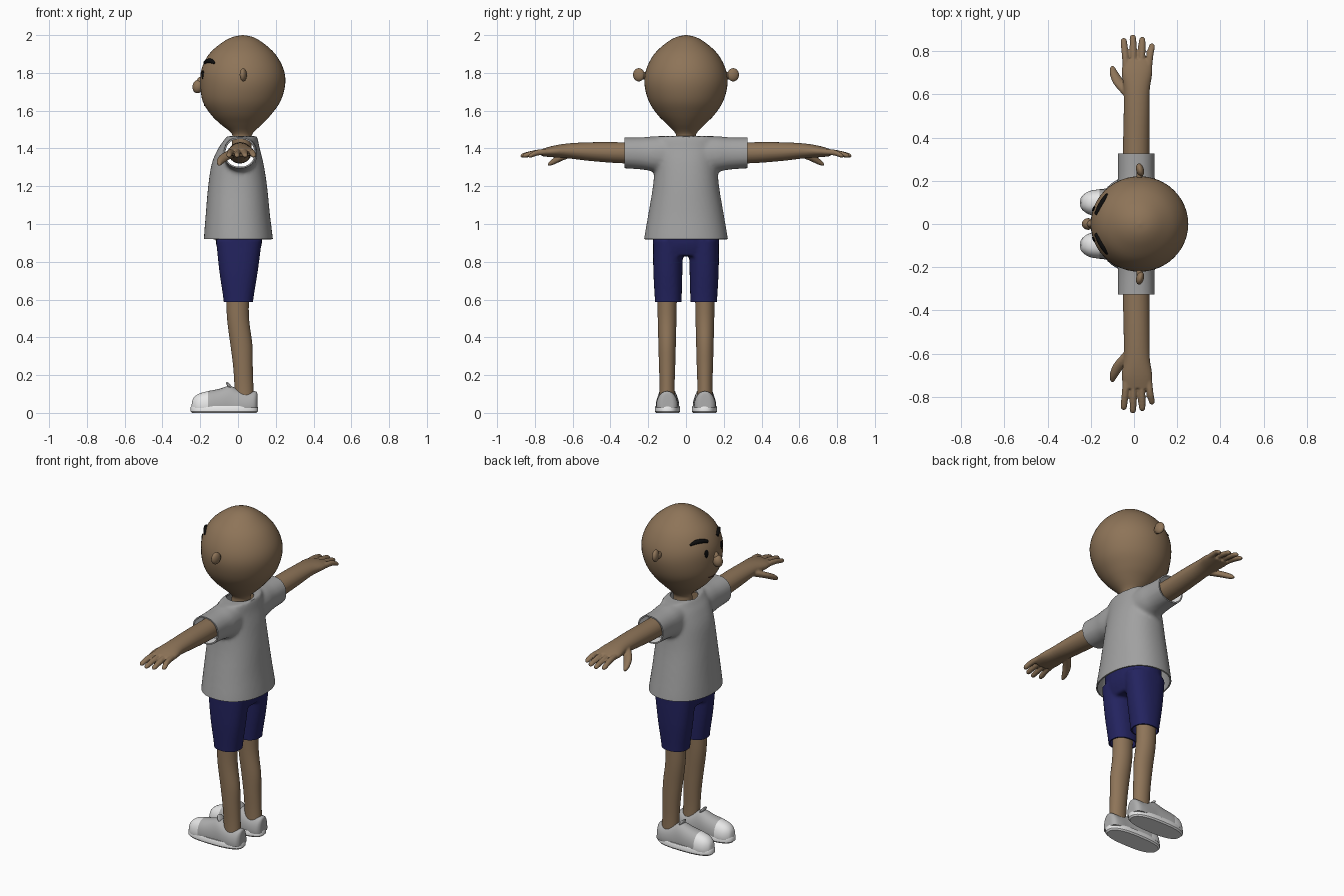
import bpy, bmesh, math
from mathutils import Vector, Matrix
from mathutils.bvhtree import BVHTree

cube = bpy.data.objects.get("Cube")
if cube:
    bpy.data.objects.remove(cube)


def material(name, r, g, b):
    m = bpy.data.materials.new(name)
    m.use_nodes = True
    m.diffuse_color = (r, g, b, 1)
    m.node_tree.nodes["Principled BSDF"].inputs["Base Color"].default_value = (r, g, b, 1)
    return m


SKIN = material("brown skin", .27, .175, .098)
SHIRT = material("grey cloth", .36, .36, .36)
NAVY = material("navy cloth", .017, .017, .115)
SHOE = material("shoe grey", .42, .42, .42)
WHITE = material("white", .85, .85, .85)
BLACK = material("black", .004, .004, .004)
LIP = material("dark lip", .15, .05, .035)


def spline(stations, steps):
    """Smooth in-between stations through the given ones."""
    pts = [Vector(s) for s in stations]
    out = []
    for i in range(len(pts) - 1):
        a, b, c, d = pts[max(i - 1, 0)], pts[i], pts[i + 1], pts[min(i + 2, len(pts) - 1)]
        for k in range(steps):
            t = k / steps
            out.append(b + (c - a) * (t / 2) + (a * 2 - b * 5 + c * 4 - d) * (t * t / 2)
                       + (b * 3 - a - c * 3 + d) * (t ** 3 / 2))
    return out + [pts[-1]]


def loft(bm, axis, stations, s=1, n=2, sides=32, steps=4, floor=-9):
    """Rings (place on axis, centre, centre, radius, radius); s mirrors y, n squares the ring."""
    rings = []
    for t, c1, c2, r1, r2 in spline(stations, steps):
        ring = []
        for k in range(sides):
            a = 2 * math.pi * k / sides
            u, v = math.cos(a), math.sin(a)
            u = c1 + max(r1, .001) * math.copysign(abs(u) ** (2 / n), u)
            v = c2 + max(r2, .001) * math.copysign(abs(v) ** (2 / n), v)
            x, y, z = {"x": (t, u, v), "y": (u, t, v), "z": (u, v, t)}[axis]
            ring.append(bm.verts.new((x, y * s, max(z, floor))))
        rings.append(ring)
    faces = [bm.faces.new(rings[0]), bm.faces.new(rings[-1])]
    for p, q in zip(rings, rings[1:]):
        for k in range(sides):
            j = (k + 1) % sides
            faces.append(bm.faces.new((p[k], p[j], q[j], q[k])))
    bmesh.ops.recalc_face_normals(bm, faces=faces)


def ball(bm, centre, radii, turn=0, axis="Y"):
    mat = Matrix.Translation(centre) @ Matrix.Rotation(turn, 4, axis) @ Matrix.Diagonal((*radii, 1))
    bmesh.ops.create_uvsphere(bm, u_segments=24, v_segments=14, radius=1, matrix=mat)


def smooth(ob):
    bpy.ops.object.select_all(action="DESELECT")
    ob.select_set(True)
    bpy.context.view_layer.objects.active = ob
    bpy.ops.object.shade_smooth_by_angle(angle=math.radians(40))


def make(name, bm, *mats):
    me = bpy.data.meshes.new(name)
    bm.to_mesh(me)
    bm.free()
    ob = bpy.data.objects.new(name, me)
    bpy.context.collection.objects.link(ob)
    for m in mats:
        me.materials.append(m)
    smooth(ob)
    return ob


def bake(ob, *mats):
    """Apply all modifiers."""
    bpy.context.view_layer.update()
    me = bpy.data.meshes.new_from_object(ob.evaluated_get(bpy.context.evaluated_depsgraph_get()))
    ob.modifiers.clear()
    ob.data = me
    me.materials.clear()
    for m in mats:
        me.materials.append(m)
    me.polygons.foreach_set("material_index", [0] * len(me.polygons))


def fuse(ob, voxel, rounds, *mats):
    """Melt overlapping lofts into one soft surface."""
    m = ob.modifiers.new("fuse", "REMESH")
    m.mode, m.voxel_size = "VOXEL", voxel
    m = ob.modifiers.new("soften", "SMOOTH")
    m.factor, m.iterations = .5, rounds
    bake(ob, *mats)


def open_hems(ob, planes, thickness):
    """Cut the cloth open at planes and give it thickness inwards."""
    bm = bmesh.new()
    bm.from_mesh(ob.data)
    for co, no in planes:
        bmesh.ops.bisect_plane(bm, geom=bm.verts[:] + bm.edges[:] + bm.faces[:],
                               plane_co=co, plane_no=no, clear_outer=True)
    bm.to_mesh(ob.data)
    bm.free()
    m = ob.modifiers.new("thickness", "SOLIDIFY")
    m.thickness, m.offset = thickness, -1


# Head and neck
bm = bmesh.new()
loft(bm, "z", [(1.36, .02, 0, .05, .05), (1.44, .02, 0, .052, .052), (1.48, .022, 0, .056, .056),
               (1.53, .018, 0, .112, .103), (1.58, .016, 0, .16, .152), (1.65, .019, 0, .206, .197),
               (1.74, .025, 0, .225, .22), (1.82, .024, 0, .217, .21), (1.9, .022, 0, .175, .168),
               (1.96, .023, 0, .108, .103), (1.99, .025, 0, .053, .05), (2, .026, 0, .002, .002)],
     sides=48)
tree = BVHTree.FromBMesh(bm)
make("head", bm, SKIN)


def on_face(y, z):
    return tree.ray_cast(Vector((-1, y, z)), Vector((1, 0, 0)))[0]


def stroke(name, points, mat):
    """Tapered stroke on the face through (y, z, radius) points."""
    cu = bpy.data.curves.new(name, "CURVE")
    cu.dimensions, cu.bevel_depth, cu.bevel_resolution, cu.use_fill_caps = "3D", 1, 3, True
    sp = cu.splines.new("POLY")
    pts = spline(points, 4)
    sp.points.add(len(pts) - 1)
    for p, (y, z, r) in zip(sp.points, pts):
        p.co, p.radius = (*on_face(y, z), 1), r
    cu.materials.append(mat)
    bpy.context.collection.objects.link(bpy.data.objects.new(name, cu))


# Nose, mouth, eyes, brows and ears
bm = bmesh.new()
ball(bm, (-.212, 0, 1.728), (.029, .027, .036), .2)
ball(bm, (-.2, 0, 1.75), (.02, .018, .03), .2)
make("nose", bm, SKIN)
stroke("mouth", [(-.04, 1.632, .002), (0, 1.627, .003), (.04, 1.632, .002)], LIP)
for s, side in ((1, "right"), (-1, "left")):
    bm = bmesh.new()
    ball(bm, on_face(s * .07, 1.79), (.006, .013, .024), -s * .35, "Z")
    make(side + "_eye", bm, BLACK)
    stroke(side + "_brow", [(s * .045, 1.853, .009), (s * .075, 1.862, .012),
                            (s * .11, 1.862, .012), (s * .138, 1.85, .005)], BLACK)
    bm = bmesh.new()
    ball(bm, (.025, s * .225, 1.785), (.014, .03, .02))
    ball(bm, (.028, s * .25, 1.79), (.018, .031, .035), s * .25, "Z")
    make(side + "_ear", bm, SKIN)

# Shirt with sleeves
bm = bmesh.new()
loft(bm, "z", [(.85, .003, 0, .186, .228), (.92, .002, 0, .183, .222), (1.05, -.001, 0, .17, .2),
               (1.2, -.002, 0, .156, .175), (1.32, -.002, 0, .137, .166), (1.4, .005, 0, .11, .17),
               (1.44, .015, 0, .092, .165), (1.465, .02, 0, .08, .15)], n=2.2, sides=48)
for s in (1, -1):
    loft(bm, "y", [(.04, .012, 1.37, .09, .096), (.16, .012, 1.371, .09, .094),
                   (.24, .01, 1.374, .085, .085), (.4, .01, 1.379, .087, .08)], s, 2.2)
shirt = make("shirt", bm, SHIRT)
fuse(shirt, .011, 6, SHIRT, WHITE)
open_hems(shirt, [((0, 0, .92), (0, 0, -1)), ((0, .325, 0), (0, 1, 0)),
                  ((0, -.325, 0), (0, -1, 0))], .008)
bm = bmesh.new()
loft(bm, "z", [(1.38, .013, 0, .074, .08), (1.6, .013, 0, .074, .08)], sides=40, steps=1)
cutter = make("neck_cutter", bm)
cutter.hide_render = True
m = shirt.modifiers.new("neckline", "BOOLEAN")
m.operation, m.object = "DIFFERENCE", cutter
bake(shirt, SHIRT, WHITE)
bpy.data.objects.remove(cutter)
for p in shirt.data.polygons:   # pale lining inside the sleeves
    inward = Vector((.01 - p.center.x, 0, 1.376 - p.center.z)).normalized()
    if abs(p.center.y) > .25 and p.normal.dot(inward) > .5:
        p.material_index = 1
smooth(shirt)

# Shorts
bm = bmesh.new()
loft(bm, "z", [(.83, .004, 0, .1, .165), (.9, .005, 0, .122, .175), (1, .005, 0, .125, .17)], n=2.4)
for s in (1, -1):
    loft(bm, "z", [(.53, .002, .094, .075, .068), (.6, .002, .094, .079, .071),
                   (.75, .003, .096, .102, .077), (.92, .005, .095, .122, .08)], s, 2.3)
shorts = make("shorts", bm, NAVY)
fuse(shorts, .009, 4, NAVY)
open_hems(shorts, [((0, 0, .587), (0, 0, -1))], .008)
bake(shorts, NAVY)
smooth(shorts)

for s, side in ((1, "right"), (-1, "left")):
    # Arm, palm, fingers and thumb
    bm = bmesh.new()
    loft(bm, "y", [(.12, .01, 1.377, .058, .056), (.33, .01, 1.377, .061, .056),
                   (.5, .012, 1.383, .06, .05), (.62, .013, 1.387, .06, .04),
                   (.7, .014, 1.384, .071, .031), (.76, .017, 1.378, .066, .02)], s)
    for base, tip, end in ((-.034, -.047, .86), (0, -.005, .875), (.034, .038, .865), (.066, .082, .835)):
        loft(bm, "y", [(.7, base, 1.383, .016, .016), (.78, (base + tip) / 2, 1.379, .016, .016),
                       (end - .015, tip, 1.364, .015, .013), (end, tip, 1.359, .007, .006)], s, sides=12)
    loft(bm, "y", [(.59, -.015, 1.38, .03, .022), (.65, -.066, 1.357, .03, .02),
                   (.7, -.093, 1.332, .02, .018), (.73, -.1, 1.315, .009, .009)], s, sides=14)
    arm = make(side + "_arm", bm, SKIN)
    fuse(arm, .005, 3, SKIN)
    smooth(arm)

    # Leg
    bm = bmesh.new()
    loft(bm, "z", [(.05, .036, .1, .05, .042), (.15, .031, .1, .05, .04), (.25, .026, .1, .052, .043),
                   (.36, .018, .1, .058, .046), (.48, .002, .1, .058, .049), (.58, -.002, .1, .059, .051),
                   (.8, 0, .1, .062, .055)], s)
    make(side + "_leg", bm, SKIN)

    # Shoe: sole, upper with pale toe cap, tongue
    bm = bmesh.new()
    loft(bm, "z", [(0, -.0725, .098, .17, .06), (.008, -.0725, .098, .178, .067),
                   (.03, -.0725, .098, .178, .067), (.036, -.0725, .098, .174, .063)],
         s, 2.6, 48, 1)
    make(side + "_sole", bm, WHITE)
    bm = bmesh.new()
    loft(bm, "x", [(-.246, .098, .03, .012, .01), (-.238, .098, .03, .032, .045),
                   (-.21, .098, .03, .053, .07), (-.16, .098, .03, .062, .085),
                   (-.1, .098, .03, .06, .097), (-.045, .099, .03, .056, .113),
                   (0, .1, .03, .057, .095), (.05, .1, .03, .058, .082),
                   (.085, .1, .03, .052, .085), (.1, .1, .03, .036, .08), (.103, .1, .03, .02, .06)],
         s, 2.3, floor=.025)
    shoe = make(side + "_shoe", bm, SHOE, WHITE)
    for p in shoe.data.polygons:
        if p.center.x < -.16:
            p.material_index = 1
    bm = bmesh.new()
    ball(bm, (-.045, s * .099, .14), (.009, .026, .028), -.6)
    make(side + "_tongue", bm, SHOE)
